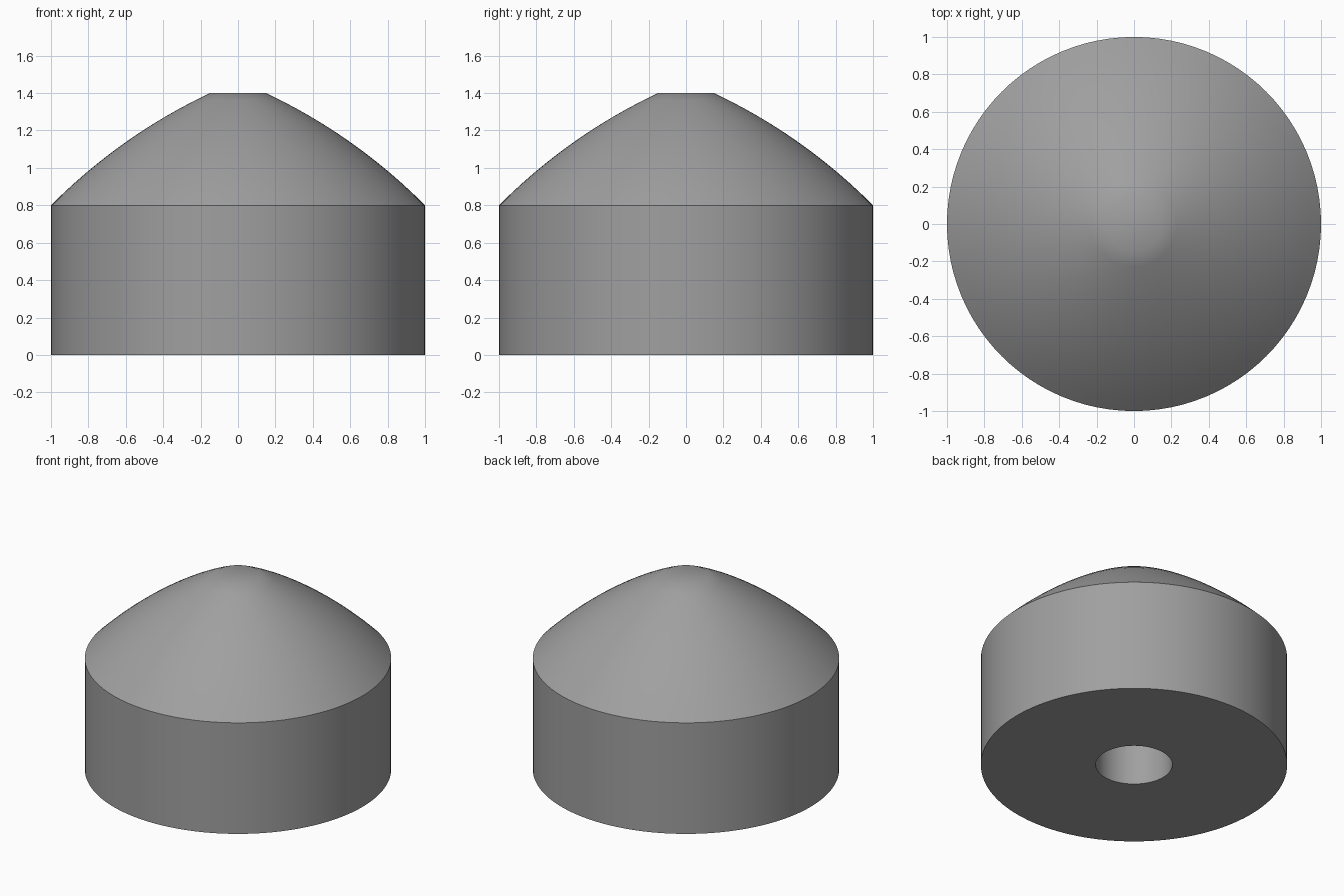
import bpy, bmesh, math

if "Cube" in bpy.data.objects:
    bpy.data.objects.remove(bpy.data.objects["Cube"])

SEGMENTS = 96

# Half profile (radius, height): blind bore, flat base, straight wall, domed top
profile = [(0.25, 0.8), (0.25, 0.0), (1.0, 0.0), (1.0, 0.8)]

# Dome: shallow arc of radius 3 from the wall rim to the small flat tip
x0, z0, x1, z1, radius = 1.0, 0.8, 0.15, 1.4, 3.0
dx, dz = x1 - x0, z1 - z0
chord = math.hypot(dx, dz)
drop = math.sqrt(radius ** 2 - (chord / 2) ** 2)
cx = (x0 + x1) / 2 - dz / chord * drop
cz = (z0 + z1) / 2 + dx / chord * drop
a0 = math.atan2(z0 - cz, x0 - cx)
a1 = math.atan2(z1 - cz, x1 - cx)
STEPS = 12
for i in range(1, STEPS + 1):
    a = a0 + (a1 - a0) * i / STEPS
    profile.append((cx + radius * math.cos(a), cz + radius * math.sin(a)))

# Revolve the profile into rings, then close the bore end and the tip
bm = bmesh.new()
turn = [2 * math.pi * i / SEGMENTS for i in range(SEGMENTS)]
rings = [[bm.verts.new((r * math.cos(t), r * math.sin(t), z)) for t in turn]
         for r, z in profile]
for low, high in zip(rings, rings[1:]):
    for i in range(SEGMENTS):
        j = (i + 1) % SEGMENTS
        bm.faces.new((low[i], low[j], high[j], high[i]))
bm.faces.new(rings[0])
bm.faces.new(rings[-1])
bmesh.ops.recalc_face_normals(bm, faces=bm.faces)

mesh = bpy.data.meshes.new("domed_bumper")
bm.to_mesh(mesh)
bm.free()
bumper = bpy.data.objects.new("domed_bumper", mesh)
bpy.context.collection.objects.link(bumper)

# Plain grey finish
grey = bpy.data.materials.new("grey")
grey.diffuse_color = (0.35, 0.35, 0.35, 1.0)
grey.use_nodes = True
grey.node_tree.nodes["Principled BSDF"].inputs["Base Color"].default_value = grey.diffuse_color
mesh.materials.append(grey)

# Smooth surfaces with a crisp wall rim and base
bpy.context.view_layer.objects.active = bumper
bumper.select_set(True)
bpy.ops.object.shade_smooth_by_angle(angle=math.radians(30))
